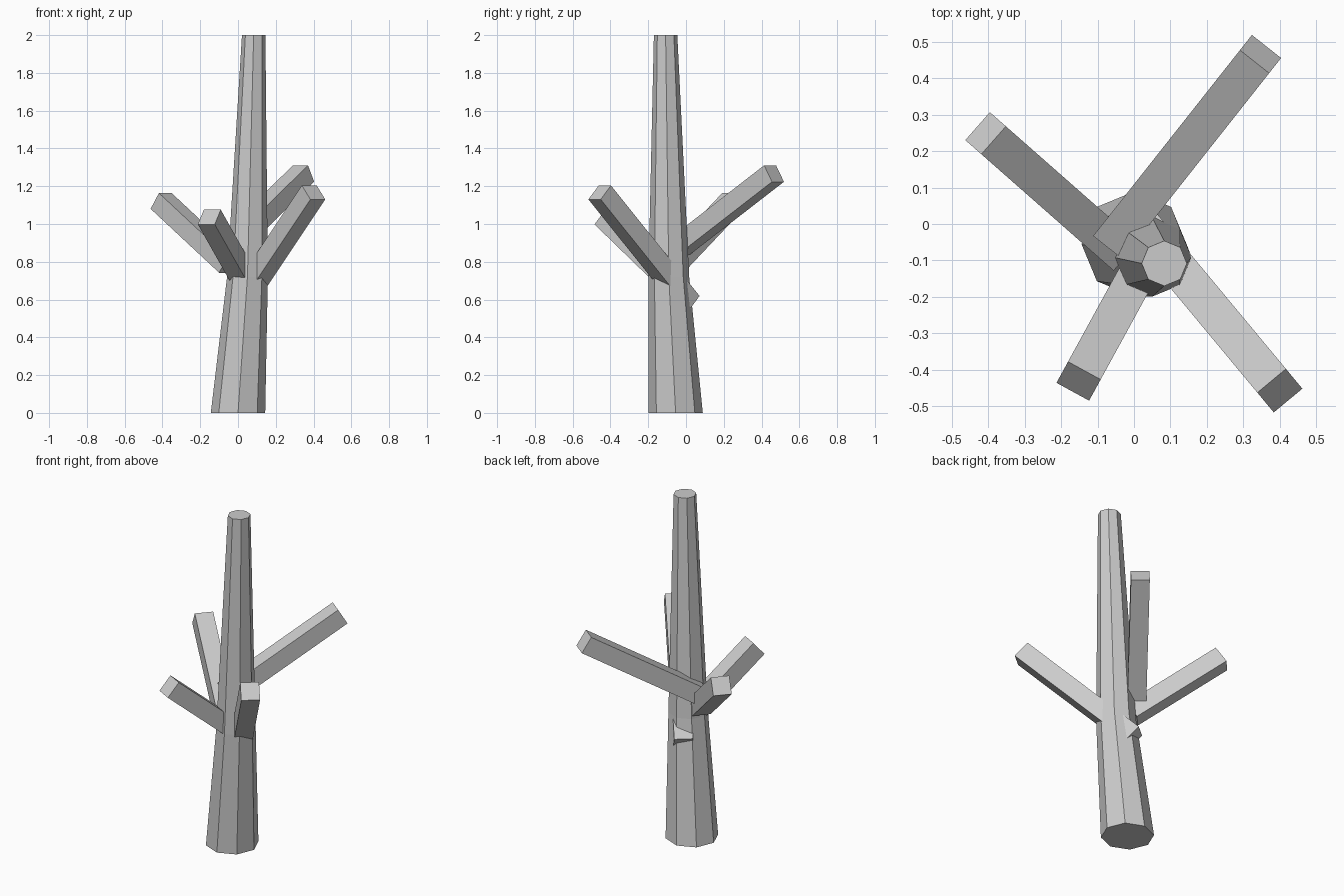
import bpy, bmesh, math
from mathutils import Vector

if "Cube" in bpy.data.objects:
    bpy.data.objects.remove(bpy.data.objects["Cube"])


def finish(bm, name):
    bmesh.ops.recalc_face_normals(bm, faces=bm.faces)
    mesh = bpy.data.meshes.new(name)
    bm.to_mesh(mesh)
    bm.free()
    obj = bpy.data.objects.new(name, mesh)
    bpy.context.collection.objects.link(obj)
    return obj


def loft(name, rings):
    """Capped skin over rings of points."""
    bm = bmesh.new()
    loops = [[bm.verts.new(p) for p in ring] for ring in rings]
    n = len(loops[0])
    for a, b in zip(loops, loops[1:]):
        for i in range(n):
            j = (i + 1) % n
            bm.faces.new((a[i], a[j], b[j], b[i]))
    bm.faces.new(loops[0])
    bm.faces.new(loops[-1])
    return finish(bm, name)


def octagon(x, y, z, r):
    return [(x + r * math.cos(i * math.pi / 4), y + r * math.sin(i * math.pi / 4), z)
            for i in range(8)]


def branch(name, end, heading, rise, length, width=0.102):
    """Square bar ending at 'end', running back into the trunk."""
    h = Vector((heading[0], heading[1], 0)).normalized()
    e = math.radians(rise)
    d = h * math.cos(e) + Vector((0, 0, math.sin(e)))
    side = Vector((-h.y, h.x, 0))
    up = d.cross(side)
    end = Vector(end)
    rings = [[c + (side * s + up * u) * width / 2
              for s, u in ((-1, -1), (1, -1), (1, 1), (-1, 1))]
             for c in (end - d * length, end)]
    return loft(name, rings)


# Leaning eight-sided trunk, tapering upward
loft("trunk", [octagon(0, -0.055, 0, 0.144),
               octagon(0.05, -0.091, 0.72, 0.108),
               octagon(0.083, -0.108, 2, 0.062)])

# Four bare branches
branch("branch_back_right", (0.347, 0.466, 1.267), (0.62, 0.785), 31.3, 0.76)
branch("branch_back_left", (-0.407, 0.249, 1.122), (-0.75, 0.66), 35, 0.59)
branch("branch_front_right", (0.40, -0.457, 1.167), (0.64, -0.77), 43.8, 0.845)
branch("branch_front_left", (-0.152, -0.431, 1.037), (-0.48, -0.877), 40.4, 0.57)
